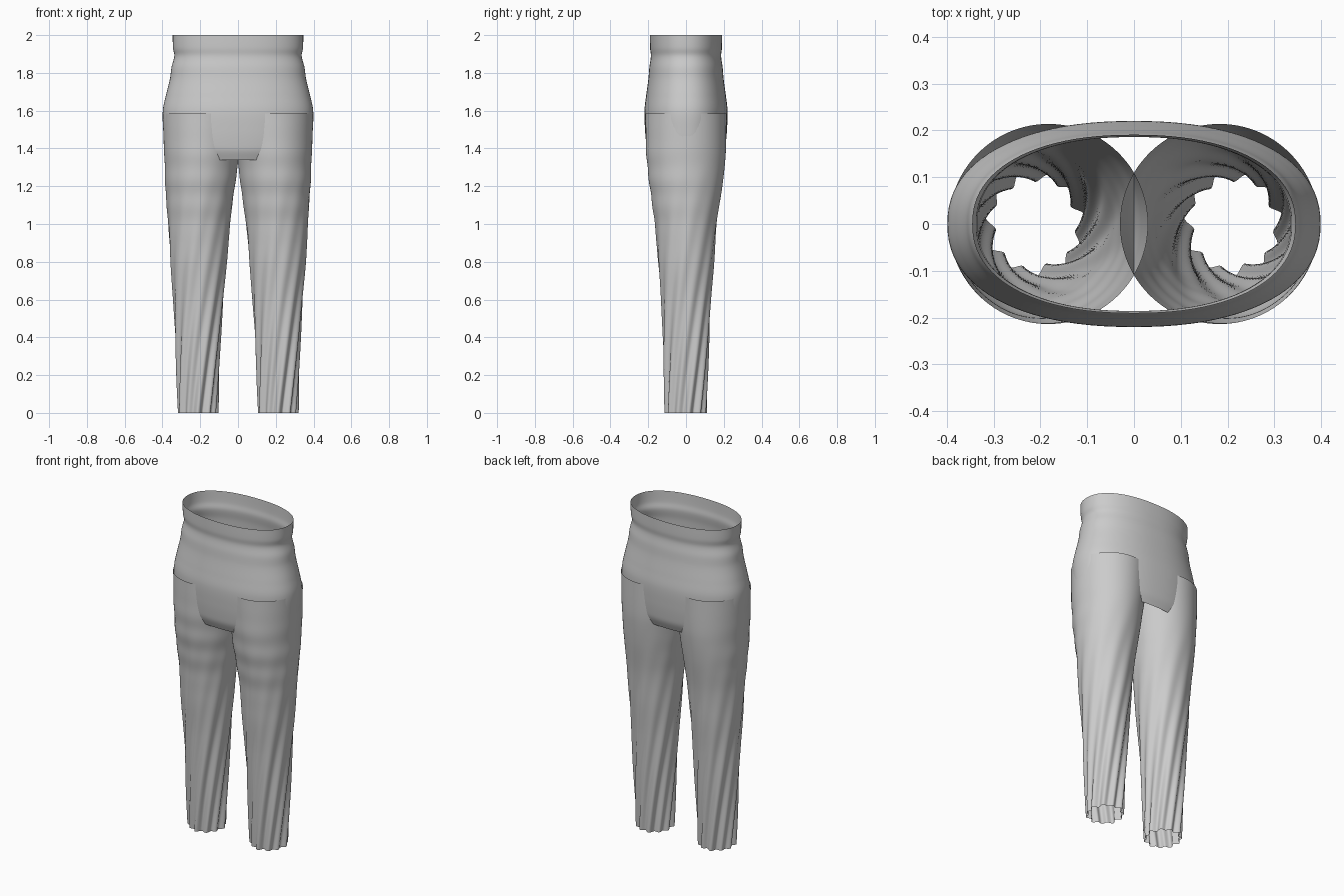
import bpy, bmesh
from math import sin, cos, pi, exp

if "Cube" in bpy.data.objects:
    bpy.data.objects.remove(bpy.data.objects["Cube"])


def sample(keys, z):
    """Smooth (Catmull-Rom style) lookup in rows of (z, values...), z descending."""
    z = min(max(z, keys[-1][0]), keys[0][0])
    for i in range(len(keys) - 1):
        a, b = keys[i], keys[i + 1]
        if z >= b[0]:
            p, n = keys[max(i - 1, 0)], keys[min(i + 2, len(keys) - 1)]
            h = b[0] - a[0]
            t = (z - a[0]) / h
            out = []
            for k in range(1, len(a)):
                ma = (b[k] - p[k]) / (b[0] - p[0]) * h
                mb = (n[k] - a[k]) / (n[0] - a[0]) * h
                out.append((2*t**3 - 3*t**2 + 1) * a[k] + (t**3 - 2*t**2 + t) * ma
                           + (3*t**2 - 2*t**3) * b[k] + (t**3 - t**2) * mb)
            return out


def tube(name, z_top, z_bottom, rows, segs, point):
    """Open tube whose surface is given by point(angle, z)."""
    bm = bmesh.new()
    rings = []
    for r in range(rows + 1):
        z = z_top + (z_bottom - z_top) * r / rows
        rings.append([bm.verts.new(point(2 * pi * s / segs, z)) for s in range(segs)])
    for a, b in zip(rings, rings[1:]):
        for s in range(segs):
            t = (s + 1) % segs
            bm.faces.new((a[s], b[s], b[t], a[t]))
    mesh = bpy.data.meshes.new(name)
    bm.to_mesh(mesh)
    bm.free()
    for f in mesh.polygons:
        f.use_smooth = True
    obj = bpy.data.objects.new(name, mesh)
    bpy.context.collection.objects.link(obj)
    return obj


def power(v, e):
    return (1 if v >= 0 else -1) * abs(v) ** e


# Hip profile: z, half width, half depth
HIP = [(2.0, .346, .191), (1.93, .344, .190), (1.89, .337, .186), (1.83, .352, .194),
       (1.77, .360, .199), (1.68, .382, .211), (1.60, .398, .220), (1.50, .396, .217),
       (1.42, .388, .210), (1.385, .372, .204), (1.34, .335, .186)]

# Leg profile: z, centre x, half width, half depth
LEG = [(1.585, .183, .213, .214), (1.42, .189, .204, .212), (1.34, .193, .196, .208),
       (1.2, .200, .184, .192), (1.0, .206, .163, .163), (.8, .209, .148, .147),
       (.6, .210, .131, .130), (.3, .212, .112, .115), (0, .212, .097, .102)]


def hip_point(a, z):
    w, d = sample(HIP, z)
    e = 2 / 2.25
    return w * power(cos(a), e), d * power(sin(a), e), z


def leg_point(offset):
    def point(a, z):
        c, w, d = sample(LEG, z)
        # Spiral folds, deepest at the hem
        p = a - 1.1 * z
        amp = .010 * max(0, 1 - z / 1.35) ** 1.3
        fold = amp * (sin(11 * p) + .35 * sin(7 * p + 1))
        # Soft horizontal creases on the thigh
        fold += .002 * sin(z * 42) * exp(-((z - 1.2) / .2) ** 2) * (.5 - .5 * sin(a))
        return offset * c + (w + fold) * cos(a), (d + fold) * sin(a), z
    return point


# Waist and seat
tube("hips", 2.0, 1.34, 66, 96, hip_point)

# Trouser legs (folds spiral the same way on both)
for side, name in ((-1, "left_leg"), (1, "right_leg")):
    tube(name, 1.585, 0, 100, 132, leg_point(side))
